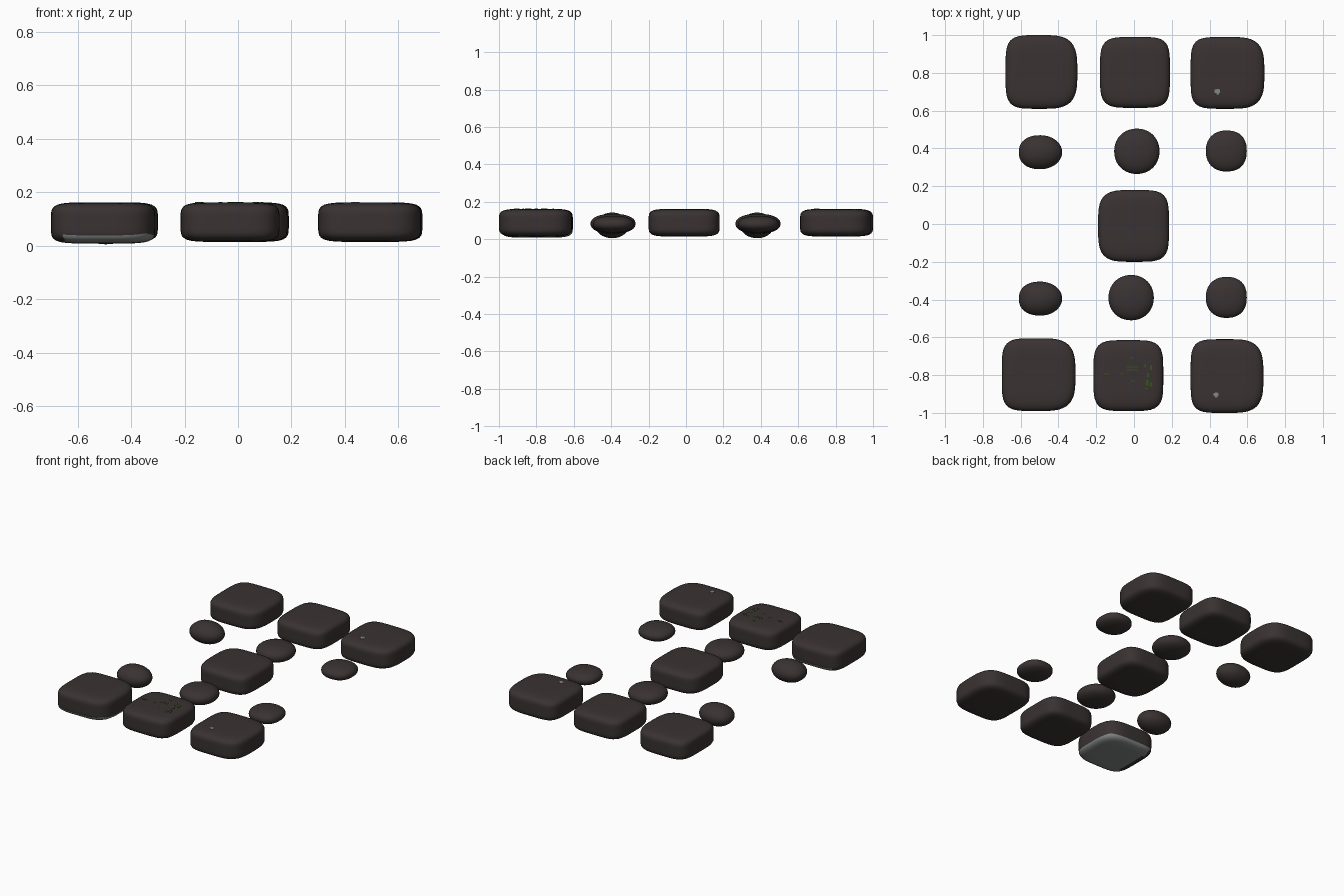
import bpy, bmesh, math

if "Cube" in bpy.data.objects:
    bpy.data.objects.remove(bpy.data.objects["Cube"])


def material(name, rgb):
    m = bpy.data.materials.new(name)
    m.diffuse_color = (*rgb, 1)
    m.use_nodes = True
    m.node_tree.nodes["Principled BSDF"].inputs["Base Color"].default_value = m.diffuse_color
    return m


BROWN = material("dark_brown_stone", (0.042, 0.032, 0.032))
GREY = material("pale_grey_stone", (0.22, 0.24, 0.235))
GREEN = material("moss_green", (0.035, 0.09, 0.012))


def finish(name, bm, mats, smooth=True):
    me = bpy.data.meshes.new(name)
    for f in bm.faces:
        f.smooth = smooth
    bm.to_mesh(me)
    bm.free()
    for m in mats:
        me.materials.append(m)
    ob = bpy.data.objects.new(name, me)
    bpy.context.collection.objects.link(ob)
    return ob


def stone(name, x, y, z, left_p, right_p, m, cuts, grey_below=None):
    """Rounded block filling the (min, max) ranges x, y, z."""
    c = [(a + b) / 2 for a, b in (x, y, z)]
    h = [(b - a) / 2 for a, b in (x, y, z)]
    bm = bmesh.new()
    bmesh.ops.create_cube(bm, size=2)
    bmesh.ops.subdivide_edges(bm, edges=bm.edges[:], cuts=cuts, use_grid_fill=True)
    for v in bm.verts:
        # even out the spacing, then push onto the rounded block
        u = [math.tan(k * math.pi / 4) for k in v.co]
        p = right_p if u[0] > 0 else left_p
        flat = (abs(u[0]) ** p + abs(u[1]) ** p) ** (1 / p)
        r = (flat ** m + abs(u[2]) ** m) ** (1 / m)
        v.co = [c[i] + h[i] * u[i] / r for i in range(3)]
    if grey_below is not None:
        for f in bm.faces:
            q = f.calc_center_median()
            f.material_index = int(q.z < grey_below and q.x > x[0] + 0.05)
    mats = [BROWN] if grey_below is None else [BROWN, GREY]
    return finish(name, bm, mats)


# Large stepping stones
Z = (0.014, 0.162)
stone("back_left_stone", (-0.68, -0.30), (0.61, 1.00), Z, 4.6, 3.4, 5.5, 15)
stone("back_middle_stone", (-0.18, 0.19), (0.615, 0.99), Z, 4.4, 4.6, 5.5, 15)
stone("back_right_stone", (0.30, 0.69), (0.61, 0.99), Z, 4.8, 3.5, 5.5, 15)
stone("centre_stone", (-0.19, 0.185), (-0.20, 0.18), Z, 3.8, 4.4, 5.5, 15)
stone("front_left_stone", (-0.70, -0.31), (-0.99, -0.605), (0.008, 0.162), 4.6, 3.4, 5.5, 19, 0.042)
stone("front_middle_stone", (-0.215, 0.155), (-0.99, -0.615), Z, 4.4, 4.4, 5.5, 15)
stone("front_right_stone", (0.30, 0.685), (-1.00, -0.61), Z, 4.8, 3.5, 5.5, 15)

# Small pebbles between them
for row, cy, dx in (("back", 0.385, 0.015), ("front", -0.39, -0.015)):
    stone(row + "_left_pebble", (-0.61, -0.38), (cy - 0.095, cy + 0.085),
          (0.005, 0.142), 2.3, 2.0, 2.0, 9)
    stone(row + "_middle_pebble", (dx - 0.12, dx + 0.12), (cy - 0.12, cy + 0.12),
          (0.03, 0.135), 2.1, 2.1, 2.3, 9)
    stone(row + "_right_pebble", (0.38, 0.597), (cy - 0.107, cy + 0.11),
          (0.035, 0.125), 2.2, 2.4, 2.3, 9)


def plates(name, rects, mat, z=0.1615):
    """Thin flecks given as centre x, y and size x, y."""
    bm = bmesh.new()
    for cx, cy, sx, sy in rects:
        made = bmesh.ops.create_cube(bm, size=1)
        for v in made["verts"]:
            v.co = (cx + v.co.x * sx, cy + v.co.y * sy, z + v.co.z * 0.003)
    return finish(name, bm, [mat], False)


# Moss flecks on the front middle stone
plates("moss_flecks", [
    (-0.01, -0.758, 0.06, 0.005), (-0.01, -0.772, 0.06, 0.005),
    (-0.01, -0.71, 0.02, 0.006), (-0.005, -0.83, 0.02, 0.005),
    (-0.145, -0.795, 0.03, 0.005), (-0.065, -0.795, 0.015, 0.006),
    (0.06, -0.75, 0.008, 0.02), (0.09, -0.76, 0.01, 0.025),
    (0.075, -0.80, 0.01, 0.02), (0.07, -0.84, 0.012, 0.03),
    (0.09, -0.85, 0.008, 0.02), (0.065, -0.87, 0.02, 0.006)], GREEN)

# Pale chips on the two right stones
plates("pale_chips", [
    (0.44, 0.703, 0.03, 0.018), (0.443, 0.70, 0.014, 0.03),
    (0.435, -0.902, 0.026, 0.016), (0.436, -0.905, 0.012, 0.028)], GREY)
